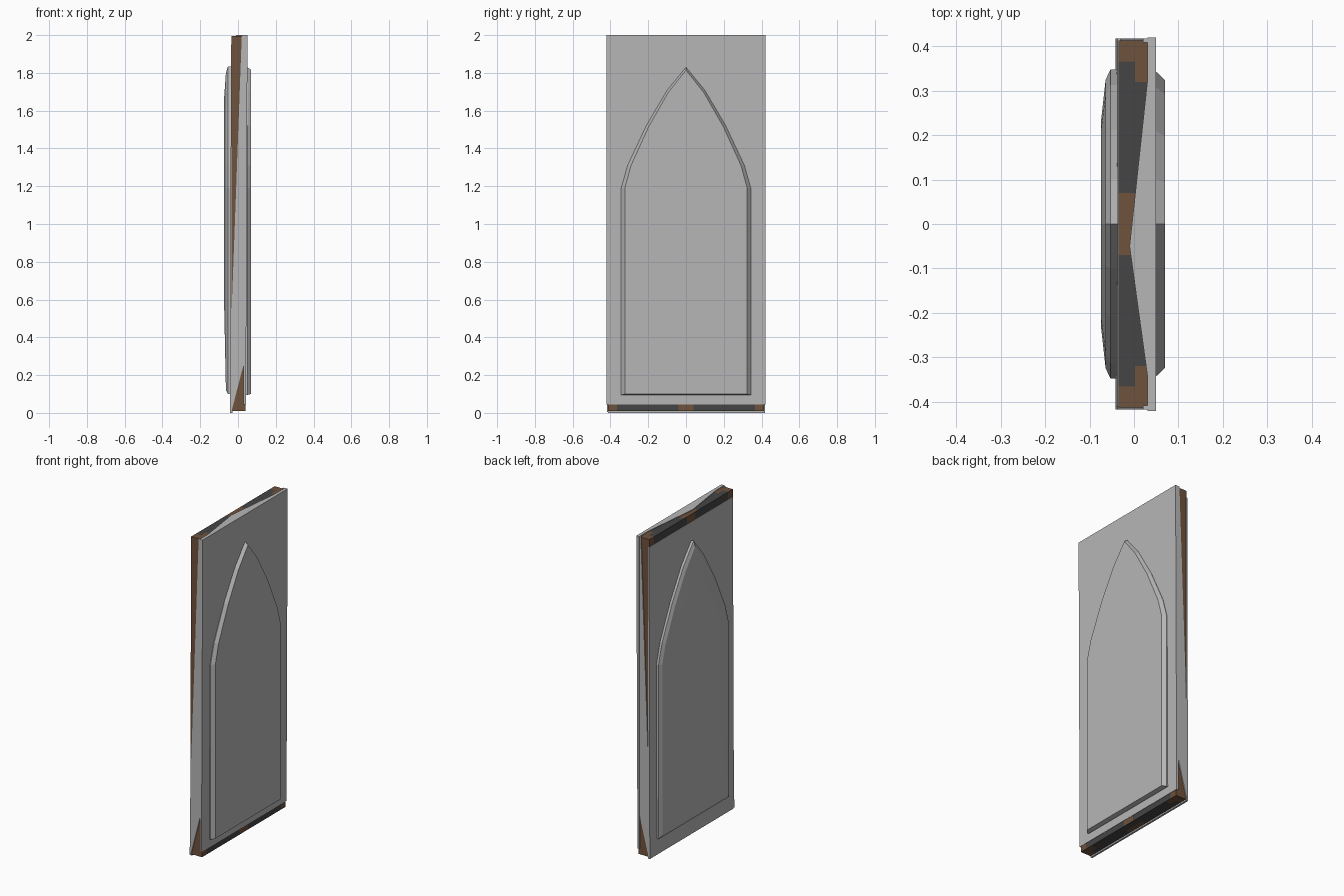
import bpy, bmesh
from mathutils import Vector

if "Cube" in bpy.data.objects:
    bpy.data.objects.remove(bpy.data.objects["Cube"])


def material(name, rgb):
    m = bpy.data.materials.new(name)
    m.diffuse_color = (*rgb, 1)
    m.use_nodes = True
    m.node_tree.nodes["Principled BSDF"].inputs["Base Color"].default_value = m.diffuse_color
    return m


GREY = material("stone grey", (0.47, 0.47, 0.47))
BROWN = material("wood brown", (0.16, 0.085, 0.045))
DARK = material("dark iron", (0.06, 0.06, 0.06))


def finish(name, bm, mats):
    bmesh.ops.recalc_face_normals(bm, faces=bm.faces)
    me = bpy.data.meshes.new(name)
    bm.to_mesh(me)
    bm.free()
    for m in mats:
        me.materials.append(m)
    ob = bpy.data.objects.new(name, me)
    bpy.context.collection.objects.link(ob)
    return ob


def loft(name, rings, mats):
    """Closed solid through rings of equal point count."""
    bm = bmesh.new()
    rows = [[bm.verts.new(p) for p in r] for r in rings]
    n = len(rows[0])
    for a, b in zip(rows, rows[1:]):
        for i in range(n):
            j = (i + 1) % n
            bm.faces.new((a[i], a[j], b[j], b[i]))
    bm.faces.new(rows[0])
    bm.faces.new(rows[-1])
    return finish(name, bm, mats)


# Wooden core, cut into strips so the rim bands alternate in colour
bm = bmesh.new()
bmesh.ops.create_cube(bm, size=1)
for v in bm.verts:
    v.co = Vector((v.co.x * 0.075 + 0.0025, v.co.y * 0.826, v.co.z * 1.987 + 1.0025))
cuts = [((0, y, 0), (0, 1, 0)) for y in (-0.366, -0.32, -0.07, -0.04, 0.04, 0.07, 0.32, 0.366)]
cuts.append(((0.002, 0, 0), (1, 0, 0)))
for co, no in cuts:
    bmesh.ops.bisect_plane(bm, geom=bm.verts[:] + bm.edges[:] + bm.faces[:],
                           plane_co=co, plane_no=no)
bm.normal_update()
for f in bm.faces:
    c = f.calc_center_median()
    y = abs(c.y)
    if abs(f.normal.y) > 0.5 or y > 0.366:
        brown = True
    elif abs(f.normal.z) > 0.5:
        brown = (y > 0.32 and c.x > 0.002) or (y < 0.07 and c.x < 0.002)
    else:
        brown = y < 0.04
    f.material_index = 0 if brown else 1
finish("core", bm, [BROWN, DARK])


# Grey facing sheets, leaning slightly so the core shows at one end of each
def sheet(name, profile, y0, y1):
    loft(name, [[(x, y, z) for x, z in profile] for y in (y0, y1)], [GREY])


sheet("right_sheet", [(0.03, 2.0), (0.05, 2.0), (0.042, 0.045), (0.03, 0.045)], -0.421, 0.42)
sheet("left_sheet", [(-0.03, 1.95), (-0.037, 1.95), (-0.042, 0.0), (-0.03, 0.0)], -0.412, 0.418)

# Slanted grey edging on both narrow sides, leaving brown wedges visible
edge = [(0.02, 2.0), (0.045, 2.0), (0.041, 0.3), (-0.035, 0.005), (-0.042, 0.005), (-0.037, 0.45)]
sheet("front_edging", edge, -0.418, -0.409)
sheet("back_edging", edge, 0.409, 0.418)

# Grey wedges on the top edge
for s, label in ((1, "back"), (-1, "front")):
    tri = [(0.045, -0.05), (-0.01, -0.05), (0.04, 0.413), (0.045, 0.413)]
    if s < 0:
        tri = [(0.045, -0.05), (-0.01, -0.05), (0.04, -0.413), (0.045, -0.413)]
    loft(label + "_top_wedge", [[(x, y, z) for x, y in tri] for z in (1.99, 2.0)], [GREY])


# Raised pointed-arch panels
def arch(x, w, bottom, spring, top):
    curve = [(1, 0), (0.9, 0.19), (0.61, 0.52), (0.29, 0.81)]
    right = [(w, bottom)] + [(w * a, spring + (top - spring) * b) for a, b in curve]
    pts = right + [(0, top)] + [(-a, b) for a, b in reversed(right)]
    return [(x, y, z) for y, z in pts]


loft("right_arch_panel", [arch(0.035, 0.343, 0.095, 1.19, 1.83),
                          arch(0.05, 0.343, 0.095, 1.19, 1.83),
                          arch(0.07, 0.324, 0.1, 1.19, 1.815)], [GREY])
loft("left_arch_panel", [arch(-0.03, 0.348, 0.1, 1.19, 1.835),
                         arch(-0.053, 0.348, 0.1, 1.19, 1.835),
                         arch(-0.064, 0.325, 0.12, 1.19, 1.8),
                         arch(-0.074, 0.235, 0.6, 1.22, 1.66)], [GREY])
